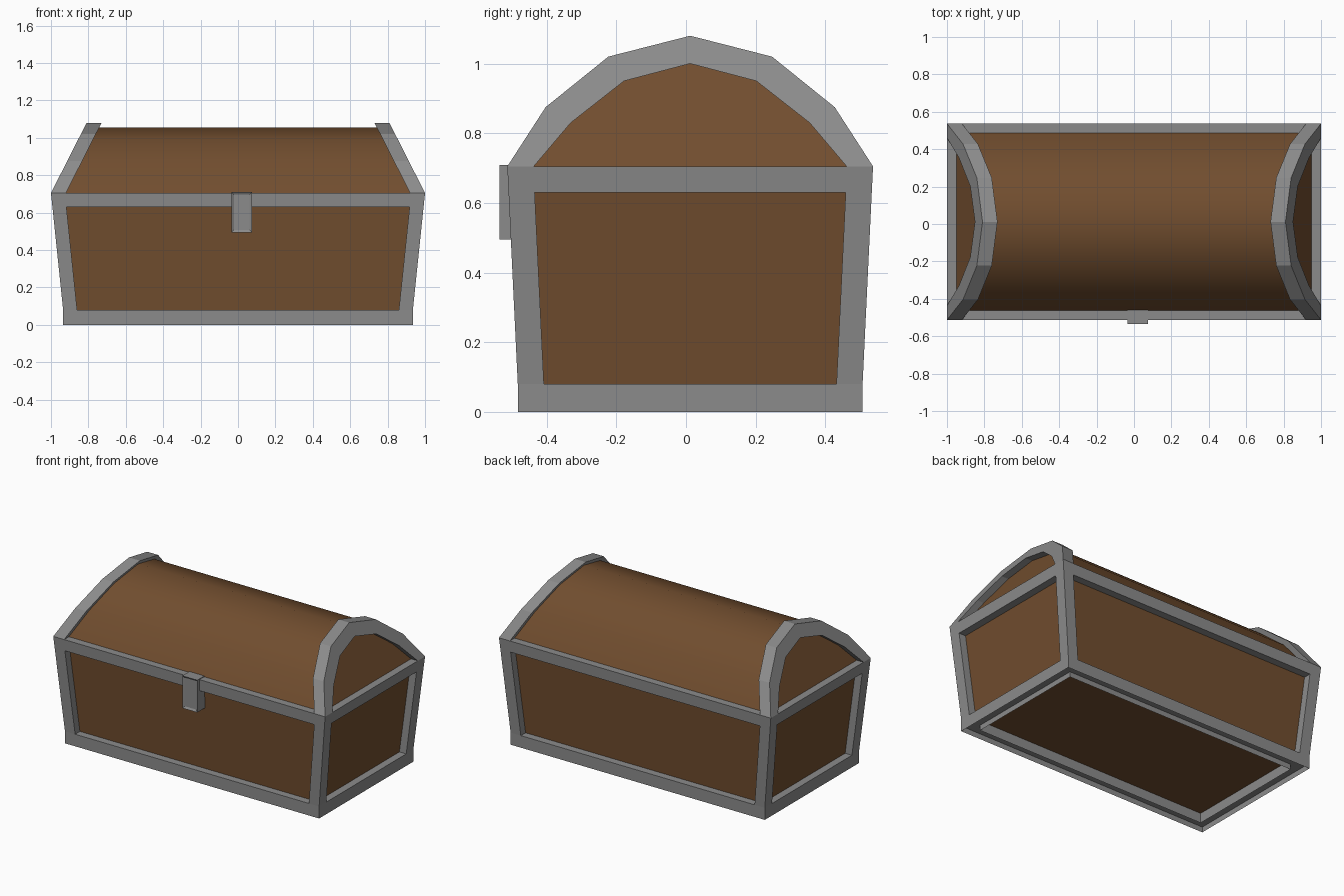
import bpy, bmesh, math

if "Cube" in bpy.data.objects:
    bpy.data.objects.remove(bpy.data.objects["Cube"])

CY = 0.012          # chest sits slightly behind the lock
RIM, LIP, DEPTH = 0.705, 0.075, 0.05


def material(name, rgb):
    m = bpy.data.materials.new(name)
    m.diffuse_color = (*rgb, 1)
    m.use_nodes = True
    m.node_tree.nodes["Principled BSDF"].inputs["Base Color"].default_value = m.diffuse_color
    return m


wood = material("wood", (0.165, 0.075, 0.028))
iron = material("iron", (0.26, 0.26, 0.26))


def make(name, faces, mat):
    """Object from a list of faces given as point lists."""
    bm = bmesh.new()
    for f in faces:
        bm.faces.new([bm.verts.new(p) for p in f])
    bmesh.ops.remove_doubles(bm, verts=bm.verts[:], dist=1e-4)
    bmesh.ops.recalc_face_normals(bm, faces=bm.faces[:])
    me = bpy.data.meshes.new(name)
    bm.to_mesh(me)
    bm.free()
    ob = bpy.data.objects.new(name, me)
    bpy.context.collection.objects.link(ob)
    me.materials.append(mat)
    return ob


def half(z):
    """Half length and half width of the flared body at height z."""
    t = max(0, (z - 0.08) / (RIM - 0.08))
    return 0.935 + 0.065 * t, 0.495 + 0.03 * t


def end_x(z):
    """Slanted plane of the lid ends."""
    return 1 - 0.507 * (z - RIM)


def ring(z, d):
    x, y = half(z)
    x, y = x - d, y - d
    return [(-x, CY - y, z), (x, CY - y, z), (x, CY + y, z), (-x, CY + y, z)]


def band(a, b):
    return [[a[i], a[(i + 1) % 4], b[(i + 1) % 4], b[i]] for i in range(4)]


# iron frame: bands, rim, open channel underneath
faces = band(ring(0, 0), ring(0.08, 0)) + band(ring(0.63, 0), ring(RIM, 0))
faces += band(ring(RIM, 0), ring(RIM, DEPTH))
faces += band(ring(0.035, 0.001), ring(0.035, 0.08))
faces += band(ring(0, 0.08), ring(0.066, 0.08))

# corner posts and window reveals on each side
for k in range(4):
    def pt(z, s, lip, d):
        a, b = half(z) if k % 2 == 0 else half(z)[::-1]
        u, o = s * (a - lip), b - d
        x, y = [(u, -o), (o, u), (-u, o), (-o, -u)][k]
        return (x, y + CY, z)
    lo, hi = 0.08, 0.63
    for s in (-1, 1):
        faces.append([pt(lo, s, 0, 0), pt(lo, s, LIP, 0), pt(hi, s, LIP, 0), pt(hi, s, 0, 0)])
        faces.append([pt(lo, s, LIP, 0), pt(lo, s, LIP, DEPTH), pt(hi, s, LIP, DEPTH), pt(hi, s, LIP, 0)])
    for z in (lo, hi):
        faces.append([pt(z, -1, LIP, 0), pt(z, 1, LIP, 0), pt(z, 1, LIP, DEPTH), pt(z, -1, LIP, DEPTH)])
make("body_frame", faces, iron)

# wooden body with floor
low, mid, top = ring(0.065, DEPTH), ring(0.08, DEPTH), ring(RIM, DEPTH)
make("body_panels", band(low, mid) + band(mid, top) + [low[::-1]], wood)

# arch profiles
def mirrored(pts):
    return [(-y, z) for y, z in pts] + [(y, z) for y, z in pts[-2::-1]]

outer = mirrored([(0.525, RIM), (0.415, 0.875), (0.235, 1.02), (0, 1.08)])
inner = mirrored([(0.449, RIM), (0.343, 0.83), (0.19, 0.95), (0, 1.0)])

# barrel lid with slanted ends
prof = [(y * 0.475 / 0.525, RIM + (z - RIM) * 0.35 / 0.375) for y, z in outer]
sides = [[(s * (end_x(z) - DEPTH), y + CY, z) for y, z in prof] for s in (-1, 1)]
faces = list(sides)
for i in range(len(prof) - 1):
    faces.append([sides[0][i], sides[0][i + 1], sides[1][i + 1], sides[1][i]])
lid = make("lid", faces, wood)
bpy.context.view_layer.objects.active = lid
lid.select_set(True)
bpy.ops.object.shade_smooth_by_angle(angle=math.radians(40))
lid.select_set(False)

# iron arches on both lid ends
for s, side in ((-1, "left"), (1, "right")):
    sec = []
    for (yo, zo), (yi, zi) in zip(outer, inner):
        sec.append([(s * (end_x(zo) - 0.08), yo + CY, zo), (s * end_x(zo), yo + CY, zo),
                    (s * end_x(zi), yi + CY, zi), (s * (end_x(zi) - 0.08), yi + CY, zi)])
    faces = [f for a, b in zip(sec, sec[1:]) for f in band(a, b)]
    make(side + "_lid_arch", faces + [sec[0], sec[-1]], iron)

# lock plate with a shallow recessed front
bm = bmesh.new()
bmesh.ops.create_cube(bm, size=1)
for v in bm.verts:
    v.co = (0.02 + v.co.x * 0.11, -0.495 + v.co.y * 0.08, 0.602 + v.co.z * 0.215)
bm.faces.ensure_lookup_table()
front = min(bm.faces, key=lambda f: f.calc_center_median().y)
bmesh.ops.inset_region(bm, faces=[front], thickness=0.018, depth=0)
bmesh.ops.translate(bm, verts=front.verts[:], vec=(0, 0.008, 0))
me = bpy.data.meshes.new("lock")
bm.to_mesh(me)
bm.free()
me.materials.append(iron)
bpy.context.collection.objects.link(bpy.data.objects.new("lock", me))
